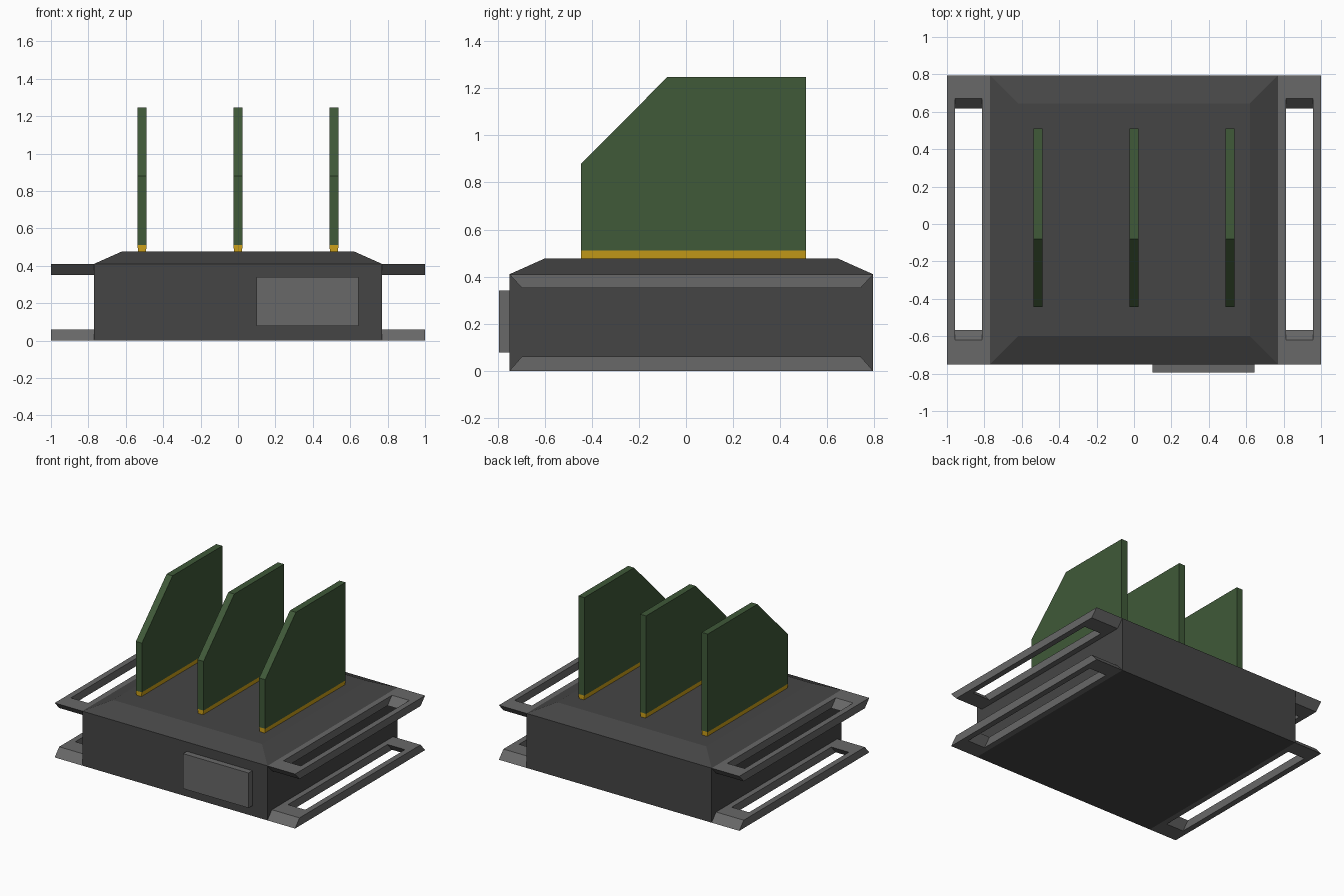
import bpy

if "Cube" in bpy.data.objects:
    bpy.data.objects.remove(bpy.data.objects["Cube"])


def material(name, rgb):
    m = bpy.data.materials.new(name)
    m.diffuse_color = (*rgb, 1)
    m.use_nodes = True
    m.node_tree.nodes["Principled BSDF"].inputs["Base Color"].default_value = m.diffuse_color
    return m


dark = material("dark_grey", (0.06, 0.06, 0.06))
grey = material("mid_grey", (0.14, 0.14, 0.14))
green = material("board_green", (0.05, 0.1, 0.04))
gold = material("contact_gold", (0.6, 0.35, 0.01))


def make(name, verts, faces, mat):
    me = bpy.data.meshes.new(name)
    me.from_pydata(verts, [], faces)
    me.materials.append(mat)
    ob = bpy.data.objects.new(name, me)
    bpy.context.collection.objects.link(ob)
    return ob


def loft(name, rings, mat):
    """Solid through a stack of matching vertex rings, capped at both ends."""
    n = len(rings[0])
    verts = [v for r in rings for v in r]
    faces = [tuple(reversed(range(n))), tuple(range(len(verts) - n, len(verts)))]
    for k in range(len(rings) - 1):
        for i in range(n):
            j = (i + 1) % n
            faces.append((k * n + i, k * n + j, (k + 1) * n + j, (k + 1) * n + i))
    return make(name, verts, faces, mat)


def rect(x0, x1, y0, y1, z):
    return [(x0, y0, z), (x1, y0, z), (x1, y1, z), (x0, y1, z)]


# main housing with sloped top edges
loft("housing", [rect(-0.77, 0.77, -0.75, 0.795, 0),
                 rect(-0.77, 0.77, -0.75, 0.795, 0.41),
                 rect(-0.62, 0.62, -0.60, 0.645, 0.477)], dark)

# front panel
loft("front_panel", [rect(0.10, 0.645, -0.795, -0.75, 0.077),
                     rect(0.10, 0.645, -0.795, -0.75, 0.34)], grey)


# slotted side flanges, with ends and slot ends sloping inwards
def flange(name, side, z_wide, z_narrow):
    verts = []
    for z, d in ((z_wide, 0), (z_narrow, 0.053)):
        verts += rect(0.77, 1.0, -0.75 + d, 0.795 - d, z)
        verts += rect(0.812, 0.957, -0.62 + d, 0.67 - d, z)
    verts = [(x * side, y, z) for x, y, z in verts]
    faces = []
    for i in range(4):
        j = (i + 1) % 4
        faces += [(i, j, 8 + j, 8 + i), (4 + j, 4 + i, 12 + i, 12 + j),
                  (j, i, 4 + i, 4 + j), (8 + i, 8 + j, 12 + j, 12 + i)]
    if side * (z_narrow - z_wide) < 0:
        faces = [f[::-1] for f in faces]
    make(name, verts, faces, grey)


for side, label in ((-1, "left"), (1, "right")):
    flange(f"lower_flange_{label}", side, 0, 0.06)
    flange(f"upper_flange_{label}", side, 0.41, 0.352)

# upright circuit boards with gold contact strips
profile = [(-0.445, 0.51), (0.51, 0.51), (0.51, 1.247), (-0.08, 1.247), (-0.445, 0.88)]
for k, x in enumerate((-0.513, 0, 0.513), 1):
    loft(f"circuit_board_{k}", [[(x + s, y, z) for y, z in profile]
                                for s in (-0.025, 0.025)], green)
    loft(f"contact_strip_{k}", [rect(x - w, x + w, -0.445, 0.51, z)
                                for w, z in ((0.02, 0.47), (0.025, 0.51))], gold)
